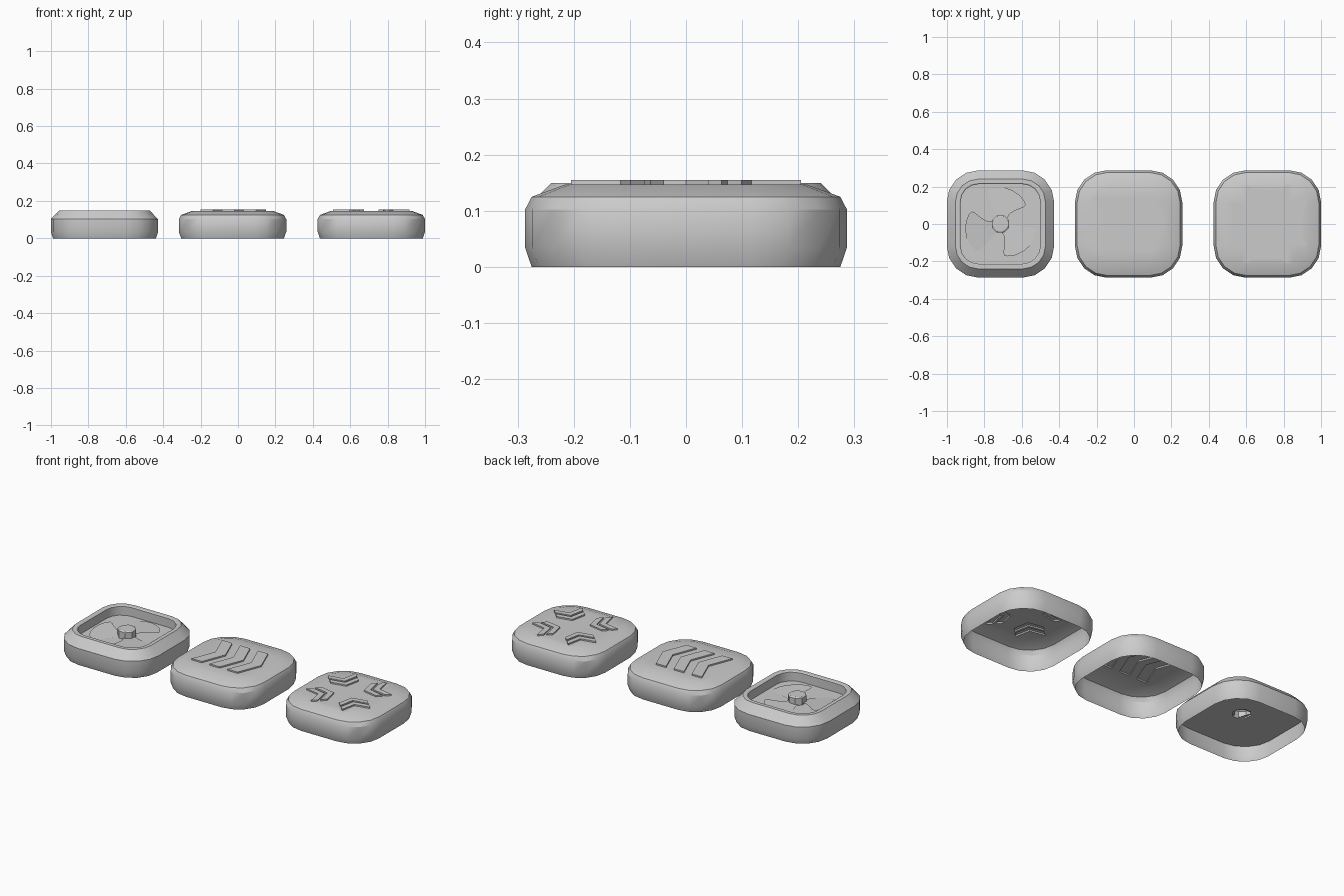
import bpy, bmesh, math
from mathutils import Matrix

if "Cube" in bpy.data.objects:
    bpy.data.objects.remove(bpy.data.objects["Cube"])

SEG = 4  # segments per rounded corner


def finish(name, bm, x):
    bmesh.ops.recalc_face_normals(bm, faces=bm.faces)
    me = bpy.data.meshes.new(name)
    bm.to_mesh(me)
    bm.free()
    ob = bpy.data.objects.new(name, me)
    bpy.context.collection.objects.link(ob)
    ob.location.x = x
    bpy.ops.object.select_all(action='DESELECT')
    ob.select_set(True)
    bpy.context.view_layer.objects.active = ob
    bpy.ops.object.shade_smooth_by_angle(angle=math.radians(28))
    return ob


def rounded_square(half, radius):
    pts = []
    for q in range(4):
        a0 = q * math.pi / 2
        sx, sy = [(1, 1), (-1, 1), (-1, -1), (1, -1)][q]
        c = half - radius
        for i in range(SEG + 1):
            a = a0 + i * math.pi / 2 / SEG
            pts.append((sx * c + radius * math.cos(a), sy * c + radius * math.sin(a)))
    return pts


def ring(bm, pts, z):
    return [bm.verts.new((p[0], p[1], z)) for p in pts]


def bridge(bm, a, b):
    n = len(a)
    for i in range(n):
        bm.faces.new((a[i], a[(i + 1) % n], b[(i + 1) % n], b[i]))


def fill(bm, loops):
    """Fill the first loop, leaving the other loops as holes."""
    edges = []
    for l in loops:
        for i in range(len(l)):
            pair = (l[i], l[(i + 1) % len(l)])
            edges.append(bm.edges.get(pair) or bm.edges.new(pair))
    bmesh.ops.triangle_fill(bm, use_beauty=True, edges=edges, normal=(0, 0, 1))


def shell(bm, profile):
    rings = [ring(bm, rounded_square(h, r), z) for h, r, z in profile]
    for a, b in zip(rings, rings[1:]):
        bridge(bm, a, b)
    return rings[-1]


def raised(bm, outlines, z0, z1):
    """Walls and tops for outlines standing on a surface; returns base loops."""
    bases = []
    for pts in outlines:
        base, top = ring(bm, pts, z0), ring(bm, pts, z1)
        bridge(bm, base, top)
        bm.faces.new(top)
        bases.append(base)
    return bases


def chevron(x, half, width, bend):
    """Chevron across the x axis; its apex is shifted by bend."""
    return [(x, -half), (x + width, -half), (x + bend + width, 0),
            (x + width, half), (x, half), (x + bend, 0)]


def turn(pts, deg):
    a = math.radians(deg)
    return [(x * math.cos(a) - y * math.sin(a), x * math.sin(a) + y * math.cos(a)) for x, y in pts]


WALL = [(.275, .16, 0), (.287, .17, .035), (.287, .17, .102)]


def arrow_pad(name, x, outlines):
    bm = bmesh.new()
    top = shell(bm, WALL + [(.275, .16, .125), (.215, .11, .147)])
    fill(bm, [top] + raised(bm, outlines, .147, .155))
    finish(name, bm, x)


# Middle pad: three chevrons pointing right
arrow_pad("arrow_pad", -.029,
          [chevron(s, .14, .065, .055) for s in (-.171, -.056, .059)])

# Right pad: a double chevron at each corner, apex towards the centre
arrow_pad("corner_arrow_pad", .713,
          [turn(chevron(r + .05, .075, .035, -.05), 45 + 90 * k)
           for k in range(4) for r in (.08, .13)])

# Left pad: recessed housing for the fan
FX = -.714
bm = bmesh.new()
shell(bm, WALL + [(.24, .12, .15), (.219, .1, .15), (.213, .095, .146), (.213, .095, .095)])
finish("fan_housing", bm, FX)

# Floor of the recess with the hub rising out of it
bm = bmesh.new()
octagon = [(math.cos(math.radians(22.5 + 45 * i)), math.sin(math.radians(22.5 + 45 * i)))
           for i in range(8)]
scale = lambda r: [(r * x, r * y) for x, y in octagon]
floor = ring(bm, rounded_square(.285, .168), .095)
hub = [ring(bm, scale(r), z) for r, z in ((.05, .095), (.05, .136), (.043, .141))]
bridge(bm, hub[0], hub[1])
bridge(bm, hub[1], hub[2])
bm.faces.new(hub[2])
fill(bm, [floor, hub[0]])
finish("floor_and_hub", bm, FX)

# Three slightly pitched fan blades
outline = [(-.03, .035), (-.033, .06), (-.05, .11), (-.065, .165), (-.058, .185), (-.02, .196),
           (.02, .196), (.065, .18), (.105, .152), (.13, .12), (.135, .1), (.12, .088),
           (.085, .075), (.05, .055), (.035, .03)]
bm = bmesh.new()
for k in range(3):
    vs = [bm.verts.new((x, y, .097 + .07 * (x + .065))) for x, y in outline]
    bm.faces.new(vs)
    bmesh.ops.rotate(bm, verts=vs, cent=(0, 0, 0), matrix=Matrix.Rotation(math.radians(120 * k), 3, 'Z'))
finish("fan_blades", bm, FX)
